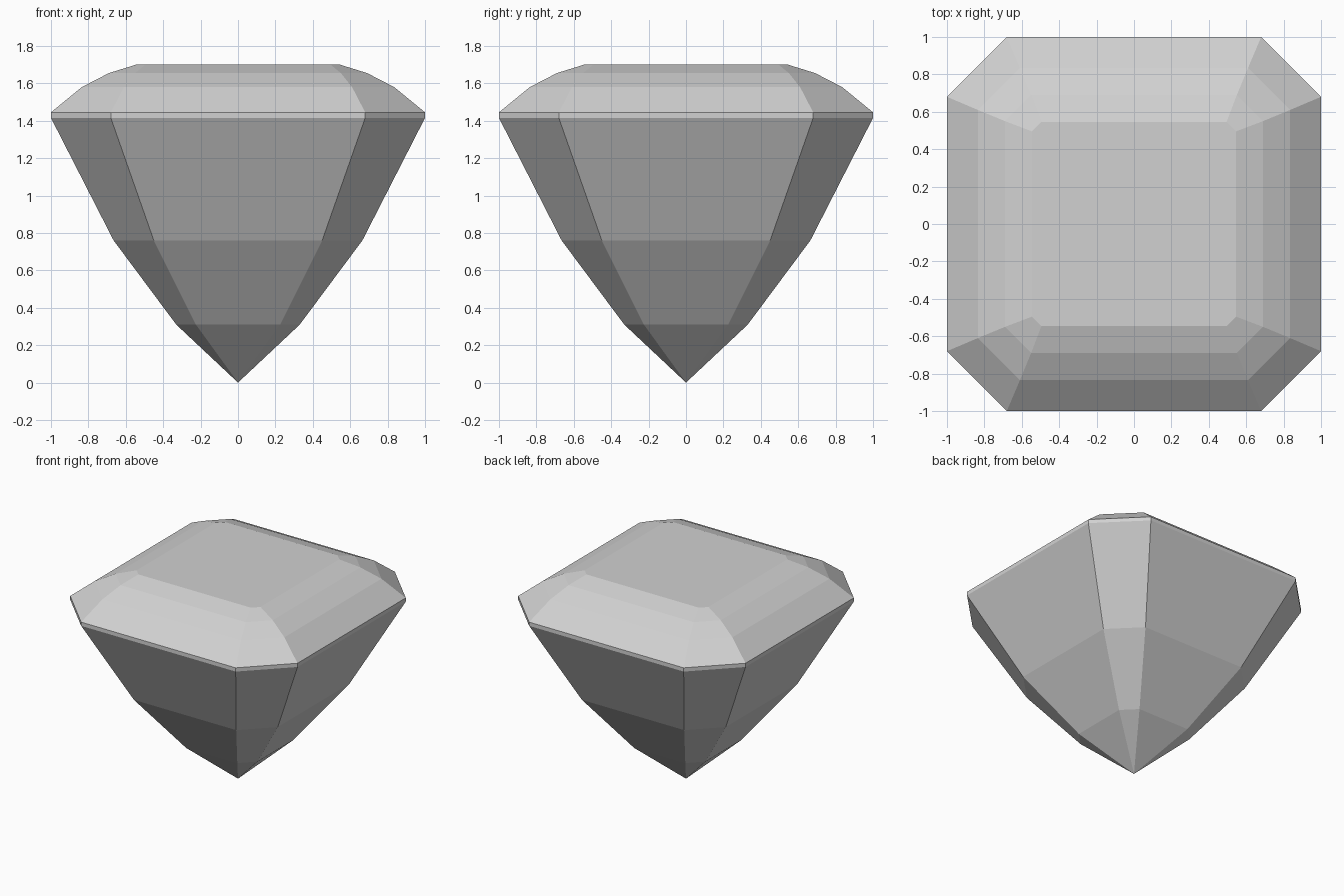
import bpy
import bmesh

cube = bpy.data.objects.get("Cube")
if cube:
    bpy.data.objects.remove(cube, do_unlink=True)

# Plain grey stone
stone = bpy.data.materials.new("grey_stone")
stone.use_nodes = True
grey = (0.64, 0.64, 0.64, 1)
stone.diffuse_color = grey
stone.node_tree.nodes["Principled BSDF"].inputs["Base Color"].default_value = grey


def octagon(bm, half, flat, z):
    """Square ring with cut corners: half width, half length of its flat sides, height."""
    ring = []
    for sx, sy in ((1, 1), (-1, 1), (-1, -1), (1, -1)):
        pair = [(half * sx, flat * sy, z), (flat * sx, half * sy, z)]
        if sx * sy < 0:
            pair.reverse()
        ring += [bm.verts.new(p) for p in pair]
    return ring


# Rings from the lower pavilion, through the girdle, to the table
profile = [
    (0.33, 0.225, 0.31),
    (0.665, 0.45, 0.76),
    (1.0, 0.68, 1.415),
    (1.0, 0.68, 1.445),
    (0.835, 0.61, 1.58),
    (0.69, 0.55, 1.655),
    (0.545, 0.495, 1.70),
]

bm = bmesh.new()
tip = bm.verts.new((0, 0, 0))
rings = [octagon(bm, *row) for row in profile]

# Point facets
for i in range(8):
    bm.faces.new((tip, rings[0][(i + 1) % 8], rings[0][i]))

# Pavilion, girdle and crown facets
for low, high in zip(rings, rings[1:]):
    for i in range(8):
        j = (i + 1) % 8
        bm.faces.new((low[i], low[j], high[j], high[i]))

# Flat table on top
bm.faces.new(rings[-1])
bmesh.ops.recalc_face_normals(bm, faces=bm.faces)

mesh = bpy.data.meshes.new("cut_gem")
bm.to_mesh(mesh)
bm.free()
mesh.materials.append(stone)
gem = bpy.data.objects.new("cut_gem", mesh)
bpy.context.collection.objects.link(gem)
